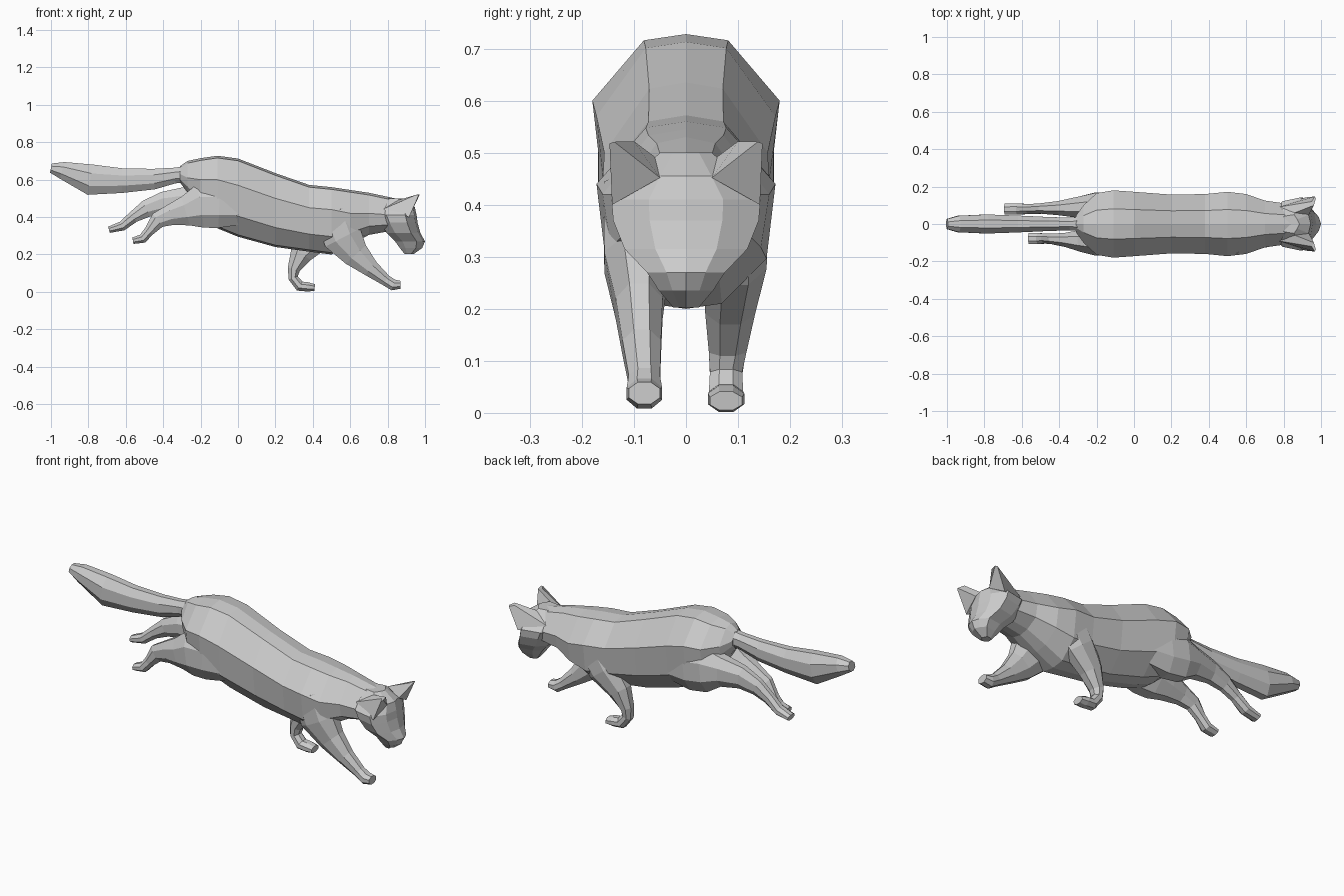
import bpy, bmesh
from math import sin, cos, pi
from mathutils import Vector


def loft(name, rings):
    """Skin a list of equal-length vertex rings and cap both ends."""
    bm = bmesh.new()
    vs = [[bm.verts.new(p) for p in r] for r in rings]
    n = len(rings[0])
    for a, b in zip(vs, vs[1:]):
        for i in range(n):
            j = (i + 1) % n
            bm.faces.new((a[i], a[j], b[j], b[i]))
    bm.faces.new(vs[0])
    bm.faces.new(vs[-1])
    bmesh.ops.recalc_face_normals(bm, faces=bm.faces)
    me = bpy.data.meshes.new(name)
    bm.to_mesh(me)
    bm.free()
    ob = bpy.data.objects.new(name, me)
    bpy.context.collection.objects.link(ob)
    return ob


def mirror_ring(half):
    """Close a half profile (first and last points on the y = 0 plane)."""
    return half + [(x, -y, z) for x, y, z in half[-2:0:-1]]


def limb(name, pts, sides=8):
    """Tube along (x, y, z, in-plane radius, side radius) stations."""
    rings = []
    k8 = cos(pi / sides)
    for i, (x, y, z, r, w) in enumerate(pts):
        a, b = pts[max(i - 1, 0)], pts[min(i + 1, len(pts) - 1)]
        t = Vector((b[0] - a[0], 0, b[2] - a[2])).normalized()
        n = Vector((-t.z, 0, t.x))
        ring = []
        for k in range(sides):
            q = 2 * pi * (k + 0.5) / sides
            ring.append(Vector((x, y, z)) + (n * r * sin(q) + Vector((0, w * cos(q), 0))) / k8)
        rings.append(ring)
    return loft(name, rings)


# Torso and neck: x, top, widest height, bottom, half width
torso = [(-.31, .672, .63, .585, .045), (-.27, .70, .61, .53, .10),
         (-.20, .715, .60, .42, .165), (-.11, .728, .60, .34, .18),
         (0, .713, .57, .295, .172), (.2, .635, .50, .24, .157),
         (.38, .572, .45, .215, .16), (.5, .56, .44, .20, .172),
         (.6, .545, .42, .25, .16), (.7, .53, .42, .305, .125),
         (.84, .50, .41, .33, .105)]
loft("torso", [mirror_ring([(x, 0, t), (x, .45 * w, t - .012), (x, w, m),
                            (x, .9 * w, m + .6 * (b - m)), (x, .4 * w, b + .01), (x, 0, b)])
               for x, t, m, b, w in torso])

# Head: height, back x, front x, half width
head = [(.50, .78, .885, .05), (.455, .74, .945, .098), (.41, .74, .955, .143),
        (.37, .76, .96, .14), (.315, .795, .975, .118), (.27, .84, 1.0, .075),
        (.235, .865, .985, .052), (.203, .89, .94, .025)]
loft("head", [mirror_ring([(f, 0, z), (f - .012, .5 * w, z), (f - .28 * (f - b), w, z),
                           (b + .25 * (f - b), .85 * w, z), (b, .45 * w, z), (b, 0, z)])
              for z, b, f, w in head])

# Ears: pointed pyramids flaring outwards, running back along the neck
for s, side in ((-1, "right"), (1, "left")):
    base = [(.935, s * .05, .452), (.86, s * .06, .492), (.77, s * .09, .44), (.915, s * .142, .40)]
    tip = [(.972, s * .138, .521), (.962, s * .10, .522), (.95, s * .12, .518), (.966, s * .147, .518)]
    loft(side + "_ear", [base, tip])

# Tail
limb("tail", [(-.18, 0, .64, .045, .045), (-.34, 0, .622, .042, .034), (-.45, 0, .603, .055, .037),
              (-.62, 0, .595, .066, .045), (-.79, 0, .60, .082, .051),
              (-.94, 0, .65, .046, .044), (-1.0, 0, .662, .025, .027)])

# Front legs: one reaching forward, one planted under the chest
limb("right_front_leg", [(.51, -.09, .43, .10, .068), (.56, -.095, .29, .105, .062),
                         (.63, -.09, .20, .073, .045), (.71, -.085, .125, .046, .037),
                         (.79, -.08, .062, .03, .03), (.83, -.08, .037, .03, .034),
                         (.868, -.08, .038, .021, .03)])
limb("left_front_leg", [(.50, .09, .42, .10, .068), (.42, .095, .30, .09, .06),
                        (.338, .085, .205, .062, .048), (.298, .08, .12, .033, .036),
                        (.295, .077, .075, .026, .031), (.33, .077, .031, .028, .033),
                        (.372, .077, .027, .025, .035), (.41, .077, .023, .018, .031)])

# Hind legs: both trailing behind, thighs flush with the hips
limb("right_hind_leg", [(.03, -.085, .45, .09, .068), (-.10, -.095, .46, .118, .073),
                        (-.20, -.095, .46, .118, .074), (-.28, -.09, .432, .08, .058),
                        (-.36, -.085, .412, .056, .038),
                        (-.43, -.08, .383, .044, .028), (-.475, -.078, .325, .027, .026),
                        (-.51, -.078, .285, .025, .03), (-.562, -.078, .273, .017, .029)])
limb("left_hind_leg", [(.03, .085, .45, .09, .068), (-.10, .095, .46, .118, .073),
                       (-.20, .095, .475, .118, .074), (-.29, .09, .482, .078, .058),
                       (-.40, .085, .475, .06, .038),
                       (-.49, .083, .445, .046, .028), (-.56, .08, .40, .031, .026),
                       (-.62, .08, .352, .026, .03), (-.69, .08, .332, .017, .029)])
